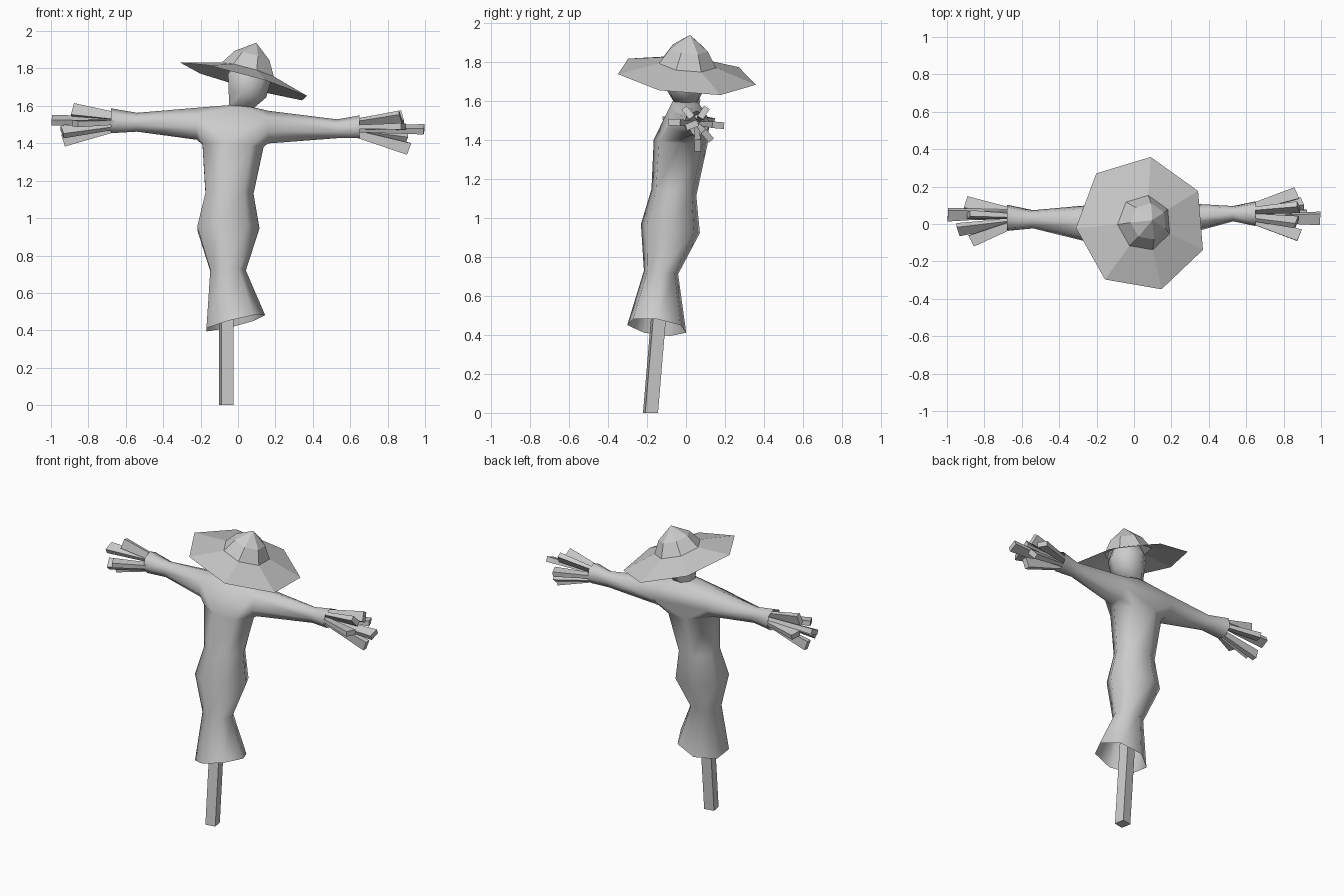
import bpy, bmesh, math
from mathutils import Vector, Matrix

cube = bpy.data.objects.get("Cube")
if cube:
    bpy.data.objects.remove(cube, do_unlink=True)

SIDES = 7
GREY = (0.6, 0.6, 0.6, 1.0)
grey = bpy.data.materials.new("plain_grey")
grey.use_nodes = True
grey.diffuse_color = GREY
grey.node_tree.nodes["Principled BSDF"].inputs["Base Color"].default_value = GREY


def ring(bm, centre, u, v, start=0.0, n=SIDES):
    """Ellipse of vertices spanned by the half axes u and v."""
    c, u, v = Vector(centre), Vector(u), Vector(v)
    angles = [start + math.tau * i / n for i in range(n)]
    return [bm.verts.new(c + u * math.cos(a) + v * math.sin(a)) for a in angles]


def bridge(bm, rings):
    """Skin consecutive rings with quads."""
    for a, b in zip(rings, rings[1:]):
        for i in range(len(a)):
            j = (i + 1) % len(a)
            bm.faces.new((a[i], a[j], b[j], b[i]))


def finish(bm, name, smooth=None):
    bmesh.ops.recalc_face_normals(bm, faces=bm.faces)
    mesh = bpy.data.meshes.new(name)
    bm.to_mesh(mesh)
    bm.free()
    mesh.materials.append(grey)
    ob = bpy.data.objects.new(name, mesh)
    bpy.context.collection.objects.link(ob)
    if smooth:
        bpy.ops.object.select_all(action='DESELECT')
        ob.select_set(True)
        bpy.context.view_layer.objects.active = ob
        bpy.ops.object.shade_smooth_by_angle(angle=math.radians(smooth))
    return ob


# Robe: torso and sleeves are tubes, joined by a hull at the shoulders
bm = bmesh.new()
torso = []
# centre x, y, z, half width, half depth, tilt along x, tilt along y
for x, y, z, rx, ry, tx, ty in [
        (-0.02, -0.15, 0.44, 0.165, 0.155, 0.25, -0.13),
        (-0.058, -0.128, 0.72, 0.10, 0.09, 0.0, -0.1),
        (-0.06, -0.08, 0.945, 0.175, 0.155, 0.0, -0.15),
        (-0.052, -0.062, 1.13, 0.135, 0.118, 0.0, -0.15),
        (-0.035, -0.027, 1.39, 0.172, 0.142, -0.05, -0.07)]:
    torso.append(ring(bm, (x, y, z), (rx, 0, rx * tx), (0, ry, ry * ty)))
bridge(bm, torso)

# centre x, y, z, half depth, half height, from shoulder to cuff
sleeves = []
for path in [
        [(-0.22, 0.0, 1.5, 0.105, 0.09), (-0.54, 0.025, 1.51, 0.05, 0.053),
         (-0.68, 0.033, 1.517, 0.072, 0.07)],
        [(0.16, 0.015, 1.482, 0.105, 0.092), (0.53, 0.055, 1.475, 0.042, 0.053),
         (0.65, 0.055, 1.485, 0.068, 0.064)]]:
    rings = [ring(bm, (x, y, z), (0, ry, 0), (0, 0, rz), math.pi / 2)
             for x, y, z, ry, rz in path]
    bridge(bm, rings)
    sleeves.append(rings[0])

neck = ring(bm, (0.02, -0.005, 1.598), (0.07, 0, -0.007), (0, 0.065, 0))
sockets = [torso[-1]] + sleeves
made = bmesh.ops.convex_hull(bm, input=sum(sockets, neck), use_existing_faces=False)
caps = [f for f in made["geom"] if isinstance(f, bmesh.types.BMFace)
        and any(all(v in s for v in f.verts) for s in sockets)]
bmesh.ops.delete(bm, geom=caps, context='FACES_ONLY')
finish(bm, "robe", 60)

# Head: a tapered sack, widening up into the hat
bm = bmesh.new()
rings = [ring(bm, c, (r, 0, -0.2 * r), (0, r, 0)) for c, r in [
    ((0.005, 0.0, 1.585), 0.06), ((0.045, -0.005, 1.665), 0.105),
    ((0.055, 0.0, 1.75), 0.12), ((0.07, 0.005, 1.83), 0.08)]]
bridge(bm, rings)
bm.faces.new(rings[0])
bm.faces.new(rings[-1])
finish(bm, "head", 60)

# Hat: wide brim and pointed crown around one tilted axis
up = Vector((0.28, 0.1, 1)).normalized()
side = (Vector((1, 0, 0)) - up * up.x).normalized()
fore = up.cross(side)
base = Vector((0.04, 0.0, 1.732))
bm = bmesh.new()
rings = [ring(bm, base + up * h, side * r, fore * r, math.radians(82))
         for r, h in [(0.365, 0.0), (0.15, 0.06), (0.1, 0.14)]]
bridge(bm, rings)
apex = bm.verts.new(base + up * 0.215)
for i in range(SIDES):
    bm.faces.new((rings[-1][i], rings[-1][(i + 1) % SIDES], apex))
finish(bm, "hat")

# Pole: a leaning square post
bm = bmesh.new()
turn = Matrix.Rotation(math.radians(10), 3, 'Z')
u, v = turn @ Vector((0.047, 0, 0)), turn @ Vector((0, 0.047, 0))
rings = [ring(bm, c, u, v, math.pi / 4, 4)
         for c in [(-0.062, -0.182, 0.0), (-0.062, -0.085, 1.15)]]
bridge(bm, rings)
for r in rings:
    bm.faces.new(r)
finish(bm, "pole")


# Straw hands: flaring blades that fan out of each cuff
def straw_hand(name, wrist, tips):
    bm = bmesh.new()
    wrist = Vector(wrist)
    for tip in tips:
        tip = Vector(tip)
        axis = (tip - wrist).normalized()
        out = Vector((0, tip.y - wrist.y, tip.z - wrist.z))
        start = wrist + out.normalized() * 0.025
        wide = (out - axis * out.dot(axis)).normalized()
        thin = axis.cross(wide)
        ends = [ring(bm, p, wide * w, thin * t, math.pi / 4, 4)
                for p, w, t in [(start, 0.025, 0.014), (tip, 0.046, 0.024)]]
        bridge(bm, ends)
        for e in ends:
            bm.faces.new(e)
    finish(bm, name)


straw_hand("right_straw_hand", (-0.62, 0.033, 1.515), [
    (-0.885, 0.05, 1.58), (-0.935, 0.04, 1.415), (-0.9, 0.115, 1.5),
    (-0.87, -0.09, 1.505), (-0.995, 0.05, 1.523), (-0.94, -0.03, 1.46)])
straw_hand("left_straw_hand", (0.6, 0.055, 1.485), [
    (0.88, 0.09, 1.54), (0.915, 0.06, 1.37), (0.87, 0.165, 1.475),
    (0.885, -0.06, 1.49), (0.995, 0.03, 1.475), (0.9, 0.11, 1.42),
    (0.87, 0.01, 1.54)])
